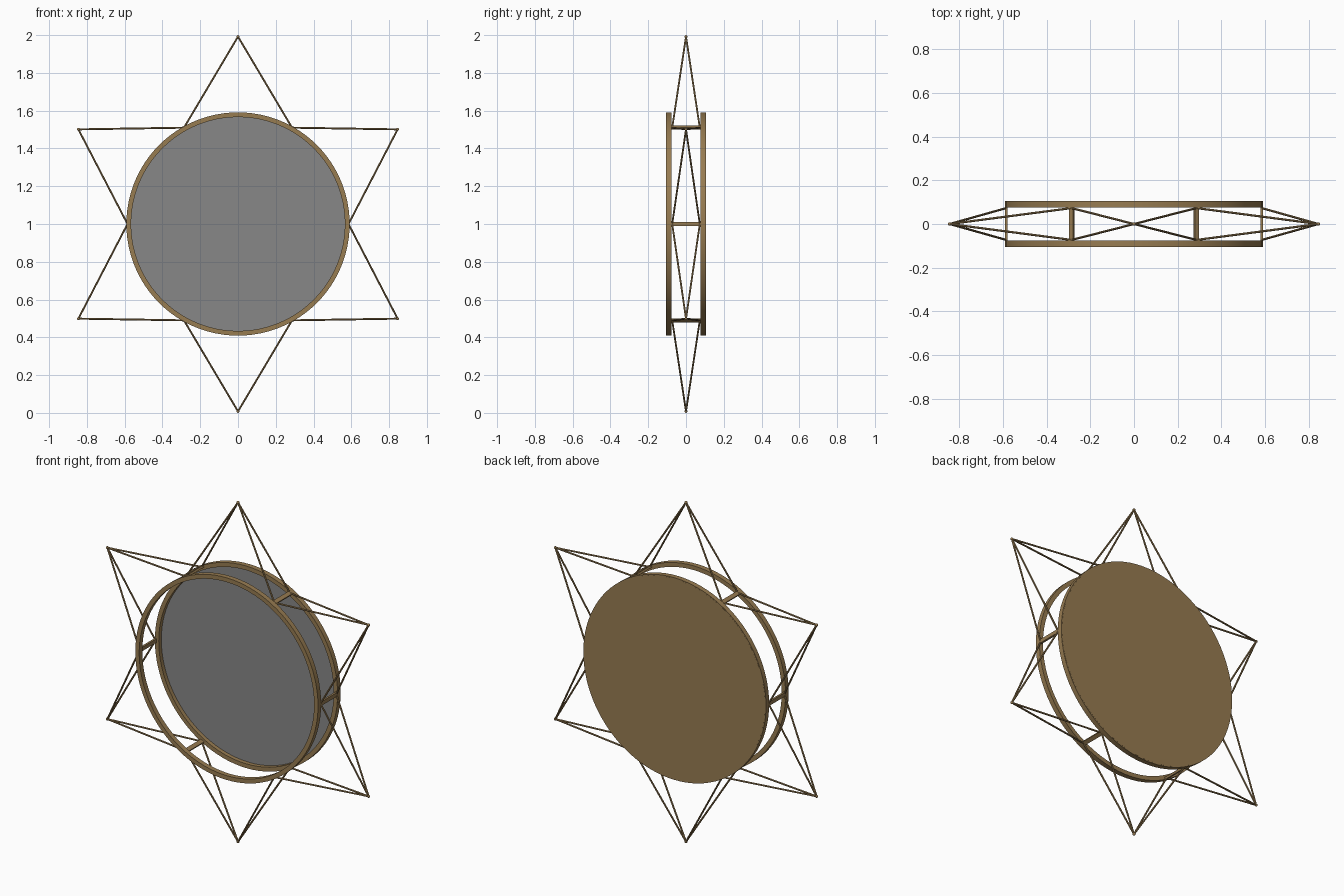
import bpy, bmesh, math
from mathutils import Vector, Matrix

if "Cube" in bpy.data.objects:
    bpy.data.objects.remove(bpy.data.objects["Cube"])


def material(name, rgb):
    m = bpy.data.materials.new(name)
    m.diffuse_color = (*rgb, 1)
    m.use_nodes = True
    m.node_tree.nodes["Principled BSDF"].inputs["Base Color"].default_value = m.diffuse_color
    return m


BRONZE = material("bronze", (0.31, 0.20, 0.083))
GREY = material("grey", (0.245, 0.245, 0.245))
CENTRE = Vector((0, 0, 1))


def finish(name, bm, mats, smooth=True):
    bmesh.ops.recalc_face_normals(bm, faces=bm.faces)
    me = bpy.data.meshes.new(name)
    bm.to_mesh(me)
    bm.free()
    for m in mats:
        me.materials.append(m)
    if smooth:
        me.shade_smooth()
        me.set_sharp_from_angle(angle=math.radians(40))
    ob = bpy.data.objects.new(name, me)
    bpy.context.collection.objects.link(ob)
    return ob


def ring(name, r_in, r_out, y0, y1, n=96):
    # rectangular section swept round the y axis
    bm = bmesh.new()
    loops = []
    for i in range(n):
        a = 2 * math.pi * i / n
        d = Vector((math.cos(a), 0, math.sin(a)))
        loops.append([bm.verts.new(CENTRE + d * r + Vector((0, y, 0)))
                      for r, y in ((r_in, y0), (r_out, y0), (r_out, y1), (r_in, y1))])
    for i in range(n):
        p, q = loops[i], loops[(i + 1) % n]
        for k in range(4):
            j = (k + 1) % 4
            bm.faces.new((p[k], p[j], q[j], q[k]))
    return finish(name, bm, [BRONZE])


def add_wire(bm, a, b, r=0.005):
    d = b - a
    rot = d.to_track_quat('Z', 'Y').to_matrix().to_4x4()
    bmesh.ops.create_cone(bm, cap_ends=True, segments=8, radius1=r, radius2=r,
                          depth=d.length, matrix=Matrix.Translation((a + b) / 2) @ rot)


# Two hoops
ring("front_ring", 0.566, 0.591, -0.105, -0.076)
ring("back_ring", 0.566, 0.591, 0.076, 0.105)

# Back disc: grey inside, bronze outside
bm = bmesh.new()
bmesh.ops.create_cone(bm, cap_ends=True, segments=96, radius1=0.586, radius2=0.586, depth=0.0055,
                      matrix=Matrix.Translation((0, 0.10275, 1)) @ Matrix.Rotation(math.pi / 2, 4, 'X'))
bm.normal_update()
for f in bm.faces:
    f.material_index = 1 if f.normal.y < -0.5 else 0
finish("back_disc", bm, [BRONZE, GREY])

# Cross struts joining the hoops
feet = [(0.585, 0), (0.286, 0.51), (-0.286, 0.51), (-0.585, 0), (-0.286, -0.51), (0.286, -0.51)]
for i, (x, z) in enumerate(feet):
    bm = bmesh.new()
    bmesh.ops.create_cube(bm, size=1, matrix=Matrix.Translation((x, 0, 1 + z))
                          @ Matrix.Rotation(-math.atan2(z, x), 4, 'Y')
                          @ Matrix.Diagonal((0.012, 0.156, 0.023, 1)))
    finish(f"cross_strut_{i + 1}", bm, [BRONZE], smooth=False)

# Star points: four wires from neighbouring struts to each tip
tips = [(0.845, 0.501), (0, 0.992), (-0.845, 0.501), (-0.845, -0.501), (0, -0.992), (0.845, -0.501)]
for i, (x, z) in enumerate(tips):
    tip = CENTRE + Vector((x, 0, z))
    bm = bmesh.new()
    for fx, fz in (feet[i], feet[(i + 1) % 6]):
        for y in (-0.073, 0.073):
            add_wire(bm, CENTRE + Vector((fx, y, fz)), tip)
    bmesh.ops.create_uvsphere(bm, u_segments=10, v_segments=6, radius=0.008,
                              matrix=Matrix.Translation(tip))
    finish(f"star_point_{i + 1}", bm, [BRONZE])
